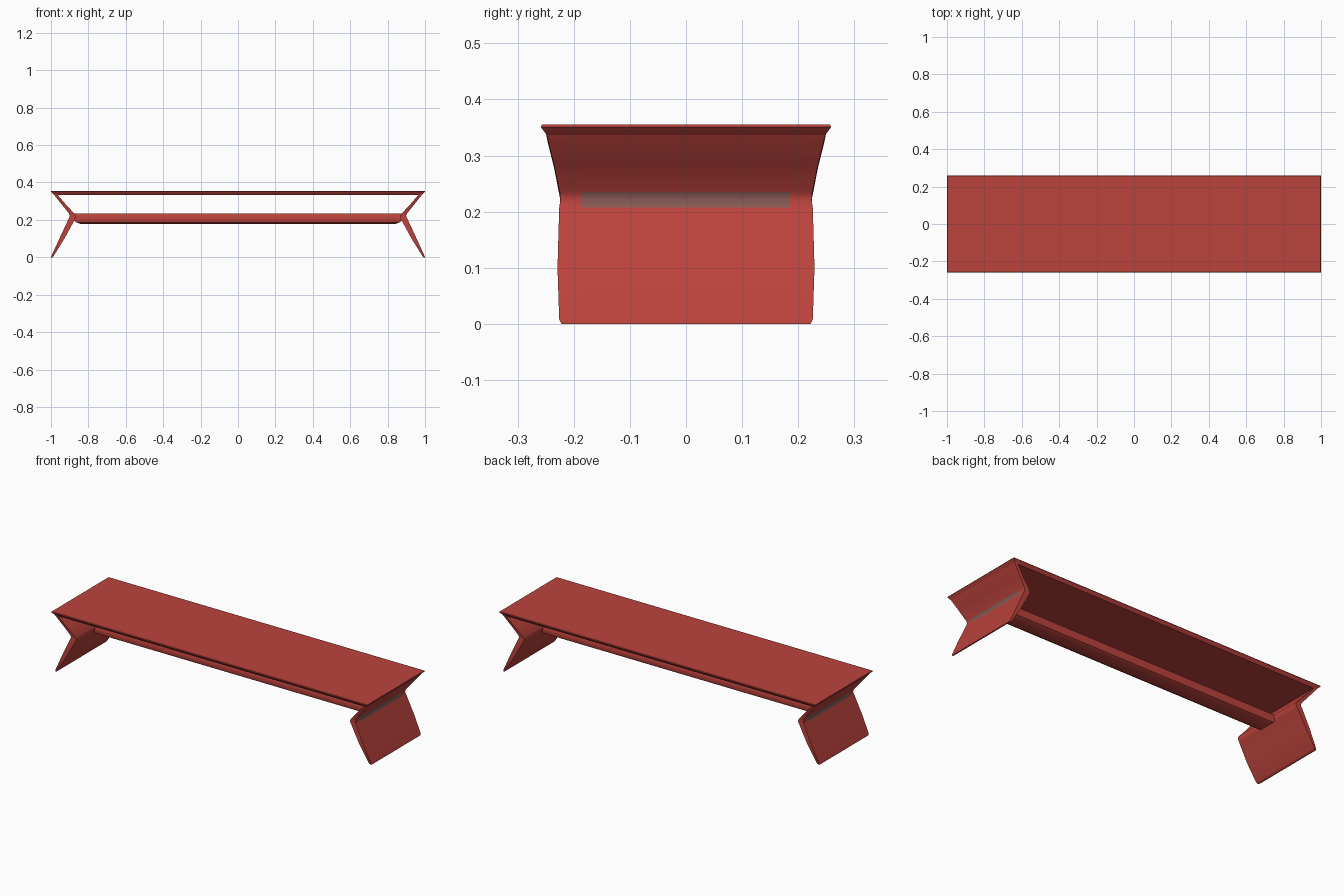
import bpy, bmesh

if "Cube" in bpy.data.objects:
    bpy.data.objects.remove(bpy.data.objects["Cube"])


def material(name, rgb):
    m = bpy.data.materials.new(name)
    m.diffuse_color = (*rgb, 1)
    m.use_nodes = True
    m.node_tree.nodes["Principled BSDF"].inputs["Base Color"].default_value = m.diffuse_color
    return m


RED = material("brick red", (0.50, 0.055, 0.045))
GREY = material("worn grey red", (0.24, 0.10, 0.09))


def finish(bm, name, mats, angle=0.6):
    bmesh.ops.recalc_face_normals(bm, faces=bm.faces)
    me = bpy.data.meshes.new(name)
    bm.to_mesh(me)
    bm.free()
    ob = bpy.data.objects.new(name, me)
    bpy.context.collection.objects.link(ob)
    for m in mats:
        me.materials.append(m)
    bpy.ops.object.select_all(action='DESELECT')
    ob.select_set(True)
    bpy.context.view_layer.objects.active = ob
    bpy.ops.object.shade_smooth_by_angle(angle=angle)
    return ob


def stacked(name, rows):
    """Solid from rectangles (half x, half y, z) stacked upward."""
    bm = bmesh.new()
    rings = [[bm.verts.new((sx * hx, sy * hy, z))
              for sx, sy in ((-1, -1), (1, -1), (1, 1), (-1, 1))]
             for hx, hy, z in rows]
    for a, b in zip(rings, rings[1:]):
        for i in range(4):
            j = (i + 1) % 4
            bm.faces.new((a[i], a[j], b[j], b[i]))
    bm.faces.new(rings[0])
    bm.faces.new(rings[-1])
    return finish(bm, name, [RED])


# bench top, slightly narrower underneath
stacked("bench_top", [(0.982, 0.246, 0.334), (0.992, 0.253, 0.343),
                      (1.0, 0.259, 0.351), (0.998, 0.257, 0.355)])

# stretcher bar between the leg folds, rounded below
stacked("stretcher", [(0.845, 0.035, 0.179), (0.865, 0.050, 0.187),
                      (0.882, 0.056, 0.205), (0.882, 0.054, 0.225),
                      (0.878, 0.048, 0.234)])

# folded legs: outer x, outer z, inner x, inner z, half width
LEG = [(1.000, 0.000, 0.992, 0.000, 0.222),
       (0.997, 0.008, 0.985, 0.008, 0.226),
       (0.955, 0.100, 0.928, 0.100, 0.229),
       (0.905, 0.207, 0.876, 0.195, 0.226),
       (0.899, 0.221, 0.866, 0.210, 0.224),
       (0.904, 0.235, 0.868, 0.226, 0.225),
       (0.946, 0.287, 0.920, 0.282, 0.236),
       (0.982, 0.332, 0.958, 0.326, 0.247),
       (0.988, 0.342, 0.970, 0.342, 0.250)]
STRIP = 0.185  # half length of the worn strip in the outer fold


def leg(name, side):
    bm = bmesh.new()

    def ring(x, z, hw):
        return [bm.verts.new((side * x, y, z)) for y in (-hw, -STRIP, STRIP, hw)]

    outer = [ring(r[0], r[1], r[4]) for r in LEG]
    inner = [ring(r[2], r[3], r[4]) for r in LEG]
    for i in range(len(LEG) - 1):
        for c in range(3):
            for g in (outer, inner):
                f = bm.faces.new((g[i][c], g[i][c + 1], g[i + 1][c + 1], g[i + 1][c]))
                if g is outer and c == 1 and i in (3, 4):
                    f.material_index = 1
        for c in (0, 3):
            bm.faces.new((outer[i][c], outer[i + 1][c], inner[i + 1][c], inner[i][c]))
    for i in (0, -1):
        for c in range(3):
            bm.faces.new((outer[i][c], outer[i][c + 1], inner[i][c + 1], inner[i][c]))
    return finish(bm, name, [RED, GREY], 0.9)


leg("right_leg", 1)
leg("left_leg", -1)
